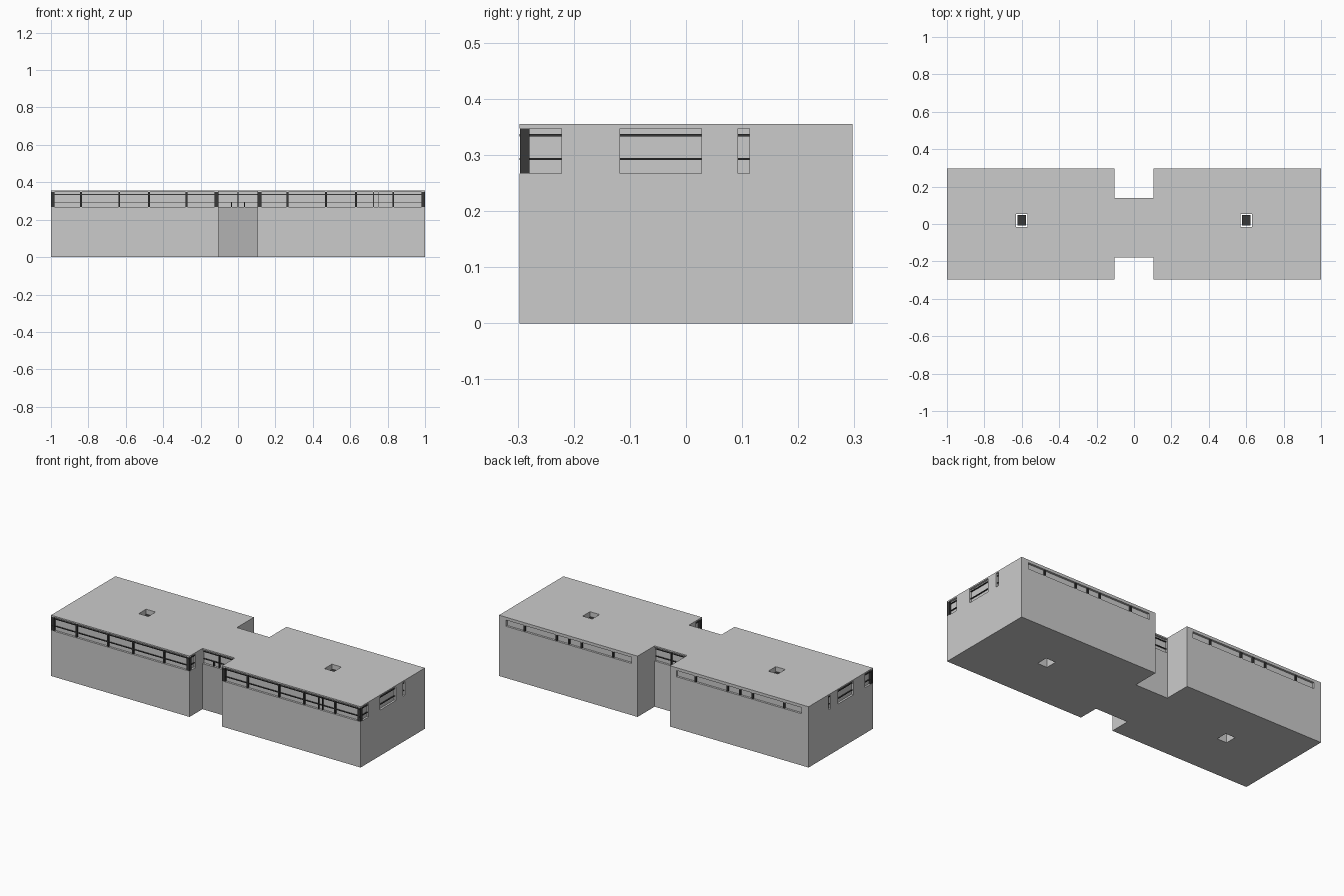
import bpy, bmesh

if "Cube" in bpy.data.objects:
    bpy.data.objects.remove(bpy.data.objects["Cube"])

H, Z0, Z1 = 0.355, 0.267, 0.347
YF, YB = -0.297, 0.297
DEPTH = 0.012

dark = bpy.data.materials.new("dark_frame")
dark.diffuse_color = (0.04, 0.04, 0.04, 1)
dark.use_nodes = True
dark.node_tree.nodes["Principled BSDF"].inputs["Base Color"].default_value = dark.diffuse_color
shade = bpy.data.materials.new("shaded_panel")
shade.diffuse_color = (0.45, 0.45, 0.45, 1)
shade.use_nodes = True
shade.node_tree.nodes["Principled BSDF"].inputs["Base Color"].default_value = shade.diffuse_color


def box(name, x, y, z, mat=None):
    bpy.ops.mesh.primitive_cube_add(
        size=1, location=(sum(x) / 2, sum(y) / 2, sum(z) / 2))
    ob = bpy.context.object
    ob.name = name
    ob.scale = (abs(x[1] - x[0]), abs(y[1] - y[0]), abs(z[1] - z[0]))
    bpy.ops.object.transform_apply(location=False, rotation=False, scale=True)
    if mat:
        ob.data.materials.append(mat)
    return ob


def wall_box(name, axis, c, s, u, d, z, mat=None):
    """Box on a wall: u along the wall, d depth inward from plane c facing s."""
    n = (c - s * d[0], c - s * d[1])
    return box(name, n, u, z, mat) if axis == "x" else box(name, u, n, z, mat)


def cut(cutter):
    cutter.hide_render = True
    m = body.modifiers.new("cut", "BOOLEAN")
    m.operation, m.solver, m.object = "DIFFERENCE", "EXACT", cutter
    bpy.context.view_layer.objects.active = body
    bpy.ops.object.modifier_apply(modifier=m.name)
    bpy.data.objects.remove(cutter)


def window(name, axis, c, s, u, z, mullions=(), rails=(), over=(0, 0), w=0.01):
    # recess, then vertical mullions and horizontal rails inside it
    cut(wall_box("cutter", axis, c, s, (u[0] - over[0], u[1] + over[1]),
                 (-0.02, DEPTH), z))
    for m in mullions:
        wall_box(name + "_mullion", axis, c, s, (m - w / 2, m + w / 2),
                 (0.003, DEPTH + 0.001), z, dark)
    for r in rails:
        wall_box(name + "_rail", axis, c, s, u, (0.006, DEPTH + 0.001),
                 (r - 0.002, r + 0.002), dark)


# H-shaped building mass
outline = [(-1, YF), (-.105, YF), (-.105, -.178), (.105, -.178), (.105, YF), (1, YF),
           (1, YB), (.105, YB), (.105, .14), (-.105, .14), (-.105, YB), (-1, YB)]
bm = bmesh.new()
base = bm.faces.new([bm.verts.new((x, y, 0)) for x, y in outline])
top = bmesh.ops.extrude_face_region(bm, geom=[base])["geom"]
bmesh.ops.translate(bm, vec=(0, 0, H),
                    verts=[v for v in top if isinstance(v, bmesh.types.BMVert)])
bmesh.ops.recalc_face_normals(bm, faces=bm.faces)
me = bpy.data.meshes.new("building")
bm.to_mesh(me)
bm.free()
body = bpy.data.objects.new("building", me)
bpy.context.collection.objects.link(body)

RAILS = (0.293, 0.335)
ZB = (Z0, Z1)

# front window ribbons
window("front_left_window", "y", YF, -1, (-.999, -.106), ZB,
       (-.84, -.635, -.475, -.275), RAILS, (.02, .02))
window("front_right_window", "y", YF, -1, (.106, .999), ZB,
       (.265, .47, .63, .83), RAILS, (.02, .02))
for x in (.725, .75):
    wall_box("thin_mullion", "y", YF, -1, (x - .002, x + .002),
             (.004, DEPTH + .001), ZB, dark)

for s in (-1, 1):
    # end walls: corner return, wide window, slit
    window("corner_window", "x", s, s, (YF, -.222), ZB, (), RAILS, (.02, 0))
    window("side_window", "x", s, s, (-.118, .028), ZB, (), RAILS)
    window("slit_window", "x", s, s, (.093, .113), ZB, (), RAILS)
    # corner return into the front notch
    window("notch_return", "x", s * .105, -s, (YF, -.24), ZB, (), RAILS, (.02, 0))
    for x in (s * .99, s * .115):
        box("corner_post", (x - .0095, x + .0095), (YF + .001, YF + .018), ZB, dark)
    # high ribbon on the back wall
    xs = sorted((s * .145, s * .955))
    window("back_window", "y", YB, 1, xs, (.302, .338),
           [s * (.105 + .895 * f) for f in (.18, .41, .5, .59, .82)])
    # roof shaft with louvre
    box_x = (s * .6 - .031, s * .6 + .031)
    cut(box("cutter", box_x, (-.015, .053), (-.1, .5)))
    box("shaft_louvre", (s * .6 - .023, s * .6 + .023), (-.009, .047),
        (.325, .33), dark)

# windows over the two entrances between the wings
window("entrance_window", "y", -.178, -1, (-.104, .104), ZB, (0,), RAILS, w=.006)
window("rear_link_window", "y", .14, 1, (-.104, .104), ZB, (0,), RAILS, w=.006)
box("entrance_panel", (-.104, .104), (-.179, -.17), (.001, Z0), shade)
for x in (-.035, .035):
    box("entrance_mullion", (x - .002, x + .002), (-.177, -.165), (Z0, .293), dark)
